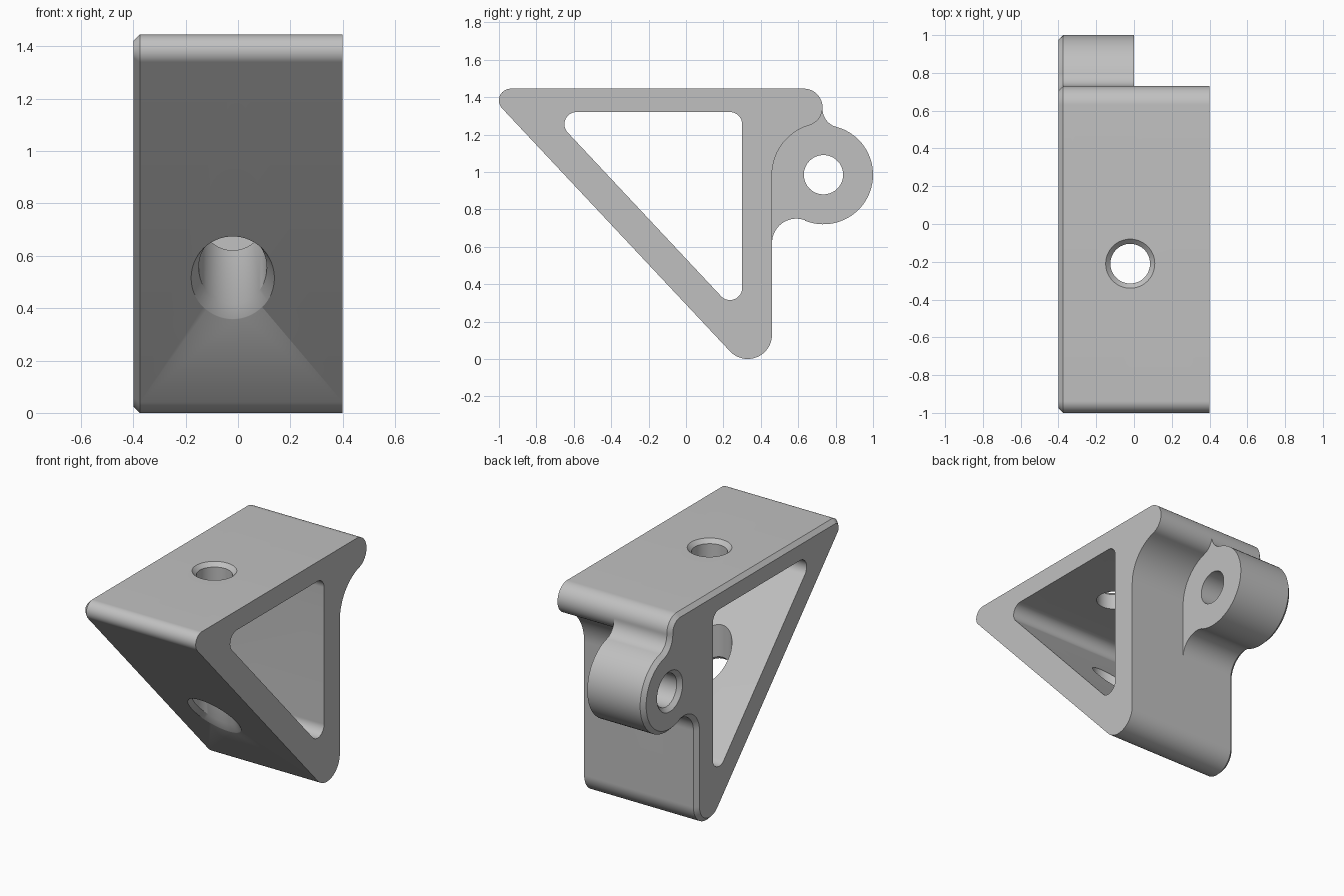
import bpy, bmesh, math
from mathutils import Vector

cube = bpy.data.objects.get("Cube")
if cube:
    bpy.data.objects.remove(cube, do_unlink=True)

grey = bpy.data.materials.new("plain_grey")
grey.use_nodes = True
colour = (0.53, 0.53, 0.53, 1)
grey.diffuse_color = colour
grey.node_tree.nodes["Principled BSDF"].inputs["Base Color"].default_value = colour


def loft(name, rings):
    """Closed solid through rings of equal point count."""
    bm = bmesh.new()
    loops = [[bm.verts.new(p) for p in ring] for ring in rings]
    n = len(loops[0])
    for a, b in zip(loops, loops[1:]):
        for i in range(n):
            j = (i + 1) % n
            bm.faces.new((a[i], a[j], b[j], b[i]))
    bm.faces.new(loops[0])
    bm.faces.new(loops[-1])
    bmesh.ops.recalc_face_normals(bm, faces=bm.faces)
    mesh = bpy.data.meshes.new(name)
    bm.to_mesh(mesh)
    bm.free()
    mesh.materials.append(grey)
    obj = bpy.data.objects.new(name, mesh)
    bpy.context.collection.objects.link(obj)
    return obj


def outline(arcs, x, inset=0):
    """Chain of tangent arcs; arcs that run clockwise are concave."""
    pts = []
    for y, z, r, a0, a1 in arcs:
        rad = r - inset if a1 > a0 else r + inset
        steps = max(4, int(abs(a1 - a0) / 5))
        for i in range(steps + 1):
            a = math.radians(a0 + (a1 - a0) * i / steps)
            p = Vector((x, y + rad * math.cos(a), z + rad * math.sin(a)))
            if not pts or (p - pts[-1]).length > 0.001:
                pts.append(p)
    return pts


def circle(n=64):
    return [(math.cos(math.tau * i / n), math.sin(math.tau * i / n)) for i in range(n)]


def combine(body, tool, operation):
    mod = body.modifiers.new("bool", 'BOOLEAN')
    mod.object, mod.operation, mod.solver = tool, operation, 'EXACT'
    bpy.context.view_layer.objects.active = body
    bpy.ops.object.modifier_apply(modifier=mod.name)
    bpy.data.objects.remove(tool, do_unlink=True)


SLANT = 223.2      # direction the sloping face looks, in the y-z plane
LUG_Y, LUG_Z = 0.735, 0.985
W, C = 0.4, 0.025  # half width and chamfer

foot = (0.33, 0.13, 0.13, SLANT, 360)
back_top = (0.63, 1.345, 0.1, 0, 90)
nose = (-0.9375, 1.3825, 0.0625, 90, SLANT)

# Half with the hinge lug, chamfered on its outer side
lug_half = [foot,
            (0.59, 0.62, 0.13, 180, 68.3),
            (LUG_Y, LUG_Z, 0.265, 248.3, 435),
            (0.83, 1.337, 0.1, 255, 180),
            back_top, nose]
bracket = loft("hinge_bracket", [outline(lug_half, -W, C),
                                 outline(lug_half, C - W),
                                 outline(lug_half, 0)])

# Half with the round clearance for a mating lug
clear_half = [foot,
              (LUG_Y, LUG_Z, 0.275, 180, 106.3),
              (0.63, 1.345, 0.1, -73.7, 0),
              back_top, nose]
combine(bracket, loft("clearance_half", [outline(clear_half, 0), outline(clear_half, W)]), 'UNION')

# Triangular window
window = [(0.235, 0.38, 0.065, SLANT, 360),
          (0.235, 1.255, 0.065, 0, 90),
          (-0.585, 1.255, 0.065, 90, SLANT)]
combine(bracket, loft("window_cutter", [outline(window, -0.5), outline(window, 0.5)]), 'DIFFERENCE')

# Pin hole through the lug, chamfered outside
pin = [(-W - C, 0.155), (-W, 0.13), (C - W, 0.105), (0.1, 0.105)]
combine(bracket, loft("pin_cutter", [[(x, LUG_Y + r * c, LUG_Z + r * s) for c, s in circle()]
                                     for x, r in pin]), 'DIFFERENCE')

# Screw hole in the top plate
HX, HY, TOP = -0.02, -0.21, 1.445
screw = [(1.22, 0.105), (TOP - C, 0.105), (TOP, 0.13), (TOP + C, 0.155)]
combine(bracket, loft("screw_cutter", [[(HX + r * c, HY + r * s, z) for c, s in circle()]
                                       for z, r in screw]), 'DIFFERENCE')

# Tool access hole through the sloping wall, rings sheared to follow the slope
slope = -1.065
access = [(-0.037, 0.186, 0.166), (0, 0.158, 0.148), (0.037, 0.13, 0.13), (0.35, 0.13, 0.13)]
combine(bracket, loft("access_cutter",
                      [[(HX + rx * c, HY + ry * s, 0.517 + dz + slope * ry * s) for c, s in circle()]
                       for dz, rx, ry in access]), 'DIFFERENCE')

bpy.ops.object.select_all(action='DESELECT')
bracket.select_set(True)
bpy.context.view_layer.objects.active = bracket
bpy.ops.object.shade_smooth_by_angle(angle=math.radians(30))
